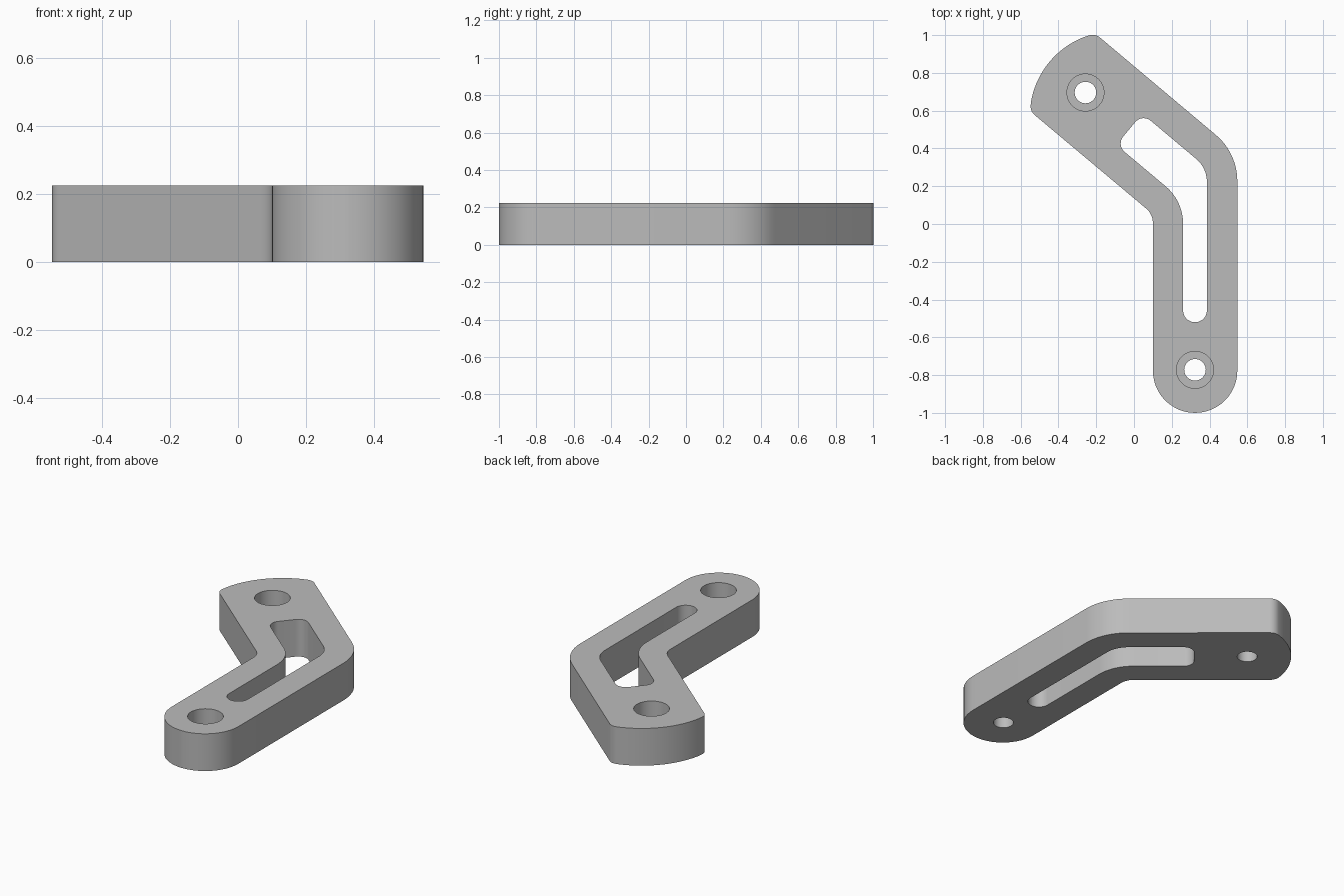
import bpy, bmesh
from math import cos, sin, tan, radians, pi
from mathutils import Vector

HEIGHT = 0.225
LEDGE = 0.105            # floor level of the counterbores
HOLES = [(-0.257, 0.696), (0.323, -0.772)]

cube = bpy.data.objects.get("Cube")
if cube:
    bpy.data.objects.remove(cube, do_unlink=True)


def rounded(corners, steps=12):
    """Closed 2D loop from (x, y, fillet radius) corners."""
    points = []
    for i, (x, y, r) in enumerate(corners):
        p = Vector((x, y))
        if r == 0:
            points.append(p)
            continue
        a = (Vector(corners[i - 1][:2]) - p).normalized()
        b = (Vector(corners[(i + 1) % len(corners)][:2]) - p).normalized()
        half = a.angle(b) / 2
        centre = p + (a + b).normalized() * (r / sin(half))
        start = p + a * (r / tan(half)) - centre
        end = p + b * (r / tan(half)) - centre
        turn = start.angle_signed(end)
        for k in range(steps + 1):
            t = -turn * k / steps
            points.append(centre + Vector((start.x * cos(t) - start.y * sin(t),
                                           start.x * sin(t) + start.y * cos(t))))
    return points


def circle(centre, r, n=48):
    return [Vector(centre) + Vector((cos(2 * pi * k / n), sin(2 * pi * k / n))) * r
            for k in range(n)]


bm = bmesh.new()


def ring(points, z):
    return [bm.verts.new((p.x, p.y, z)) for p in points]


def bridge(a, b):
    for i in range(len(a)):
        bm.faces.new((a[i - 1], a[i], b[i], b[i - 1]))


def cap(rings):
    edges = []
    for r in rings:
        for i in range(len(r)):
            edges.append(bm.edges.get((r[i - 1], r[i])))
    bmesh.ops.triangle_fill(bm, edges=edges, use_beauty=True)


# Outer outline: straight arm, bend, wide arm with a bowed end
bow = [(-0.102 + 0.45 * cos(radians(a)), 0.57 + 0.45 * sin(radians(a)), 0)
       for a in range(109, 172, 3)]
outline = rounded([(0.10, -1.0, 0.2234), (0.547, -1.0, 0.2234),
                   (0.547, 0.376, 0.32), (-0.205, 1.008, 0.06)]
                  + bow + [(-0.551, 0.598, 0.06), (0.10, 0.052, 0.10)])

# Bent slot running through both arms
slot = rounded([(0.26, -0.52, 0.0629), (0.386, -0.52, 0.0629),
                (0.386, 0.297, 0.16), (0.044, 0.584, 0.058),
                (-0.094, 0.419, 0.058), (0.26, 0.122, 0.26)])

bottom_rings, top_rings = [], []
for loop in (outline, slot):
    low, high = ring(loop, 0), ring(loop, HEIGHT)
    bridge(low, high)
    bottom_rings.append(low)
    top_rings.append(high)

# Counterbored screw holes
for h in HOLES:
    small, large = circle(h, 0.057), circle(h, 0.098)
    levels = [ring(small, 0), ring(small, LEDGE),
              ring(large, LEDGE), ring(large, HEIGHT)]
    for a, b in zip(levels, levels[1:]):
        bridge(a, b)
    bottom_rings.append(levels[0])
    top_rings.append(levels[-1])

cap(bottom_rings)
cap(top_rings)
bmesh.ops.recalc_face_normals(bm, faces=bm.faces[:])

mesh = bpy.data.meshes.new("bent_bracket")
bm.to_mesh(mesh)
bm.free()
bracket = bpy.data.objects.new("bent_bracket", mesh)
bpy.context.collection.objects.link(bracket)

# Plain grey material
grey = bpy.data.materials.new("plain_grey")
grey.use_nodes = True
colour = (0.5, 0.5, 0.5, 1)
grey.diffuse_color = colour
grey.node_tree.nodes["Principled BSDF"].inputs["Base Color"].default_value = colour
mesh.materials.append(grey)

# Smooth curved walls, crisp rims
bpy.ops.object.select_all(action='DESELECT')
bracket.select_set(True)
bpy.context.view_layer.objects.active = bracket
bpy.ops.object.shade_smooth_by_angle(angle=radians(30))
